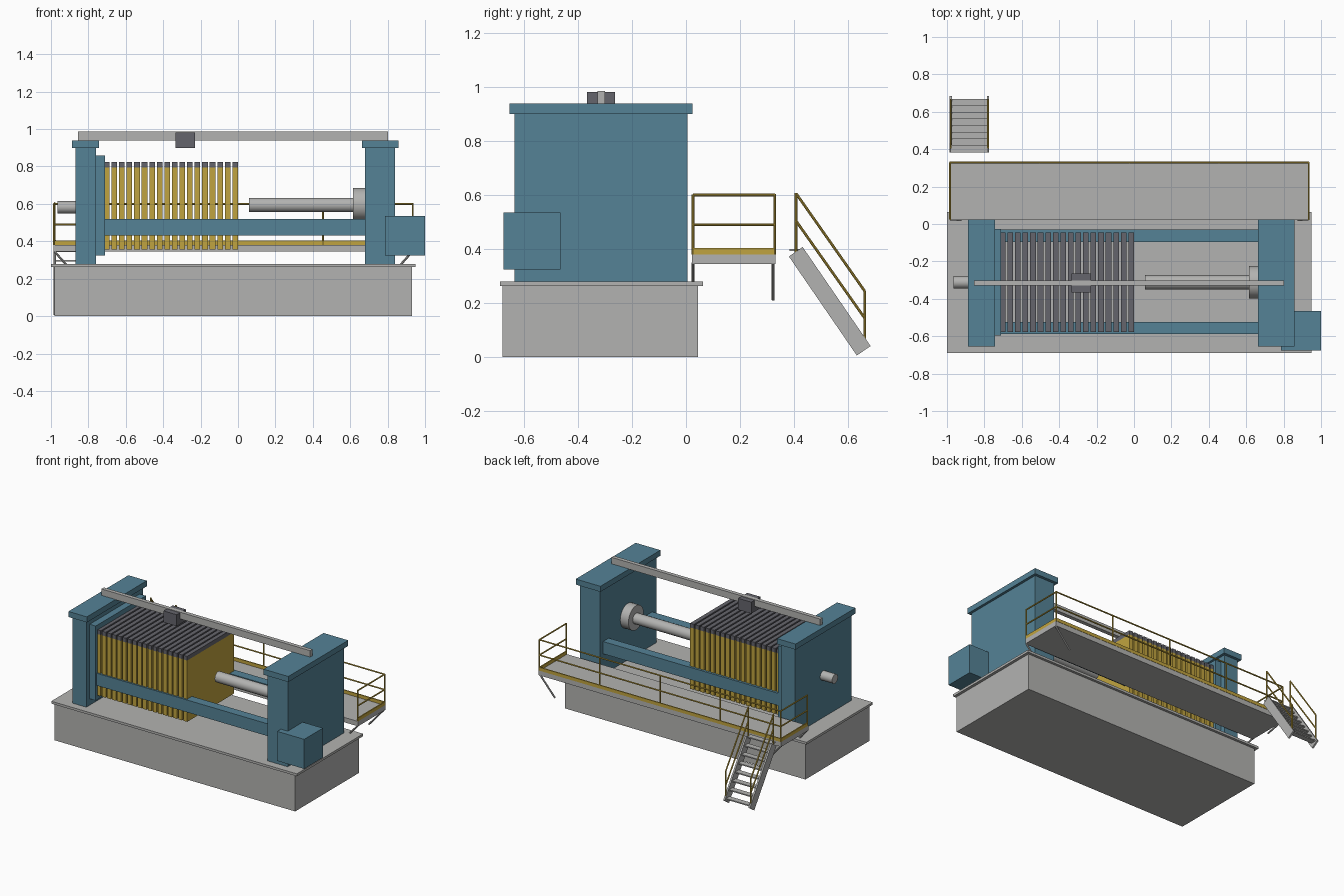
import bpy
from mathutils import Vector, Matrix

cube = bpy.data.objects.get("Cube")
if cube:
    bpy.data.objects.remove(cube, do_unlink=True)


def material(name, r, g, b):
    m = bpy.data.materials.new(name)
    m.use_nodes = True
    m.diffuse_color = (r, g, b, 1)
    m.node_tree.nodes["Principled BSDF"].inputs["Base Color"].default_value = (r, g, b, 1)
    return m


GREY = material("light grey", 0.45, 0.45, 0.44)
BLUE = material("machine blue", 0.09, 0.225, 0.305)
YELLOW = material("safety yellow", 0.53, 0.37, 0.05)
DARK = material("dark grey", 0.13, 0.13, 0.15)


def box(name, x, y, z, mat):
    """Box from (low, high) pairs on each axis."""
    bpy.ops.mesh.primitive_cube_add(size=1)
    ob = bpy.context.object
    ob.name = name
    size = [b - a for a, b in (x, y, z)]
    mid = [(a + b) / 2 for a, b in (x, y, z)]
    ob.data.transform(Matrix.Translation(mid) @ Matrix.Diagonal((*size, 1)))
    ob.data.materials.append(mat)
    return ob


def rod(name, start, end, radius, mat, sides=8):
    """Cylinder between two points."""
    a, b = Vector(start), Vector(end)
    bpy.ops.mesh.primitive_cylinder_add(vertices=sides, radius=radius, depth=(b - a).length)
    ob = bpy.context.object
    ob.name = name
    turn = (b - a).to_track_quat('Z', 'Y').to_matrix().to_4x4()
    ob.data.transform(Matrix.Translation((a + b) / 2) @ turn)
    ob.data.materials.append(mat)
    bpy.ops.object.shade_smooth_by_angle()
    return ob


# Foundation
box("foundation", (-0.98, 0.93), (-0.68, 0.045), (0, 0.262), GREY)
box("foundation_slab", (-1, 0.95), (-0.69, 0.063), (0.262, 0.279), GREY)

# End frames with caps
for side, lo, hi in (("right", -0.87, -0.76), ("left", 0.68, 0.84)):
    box(side + "_end_frame", (lo, hi), (-0.635, 0.005), (0.279, 0.9), BLUE)
    box(side + "_frame_cap", (lo - 0.018, hi + 0.018), (-0.655, 0.025), (0.9, 0.94), BLUE)
box("pressure_head", (-0.76, -0.712), (-0.597, -0.028), (0.325, 0.86), BLUE)
box("power_unit", (0.785, 1), (-0.677, -0.465), (0.323, 0.535), BLUE)

# Side beams
for label, lo, hi in (("front", -0.588, -0.523), ("back", -0.095, -0.03)):
    box(label + "_side_beam", (-0.77, 0.69), (lo, hi), (0.43, 0.518), BLUE)

# Filter plates
PITCH, THICK = 0.0404, 0.03
for i in range(18):
    x = (-THICK - i * PITCH, -i * PITCH)
    box(f"filter_plate_{i + 1}", x, (-0.577, -0.046), (0.355, 0.795), YELLOW)
    box(f"plate_handle_{i + 1}", x, (-0.577, -0.046), (0.795, 0.825), DARK)

# Hydraulic ram and feed pipe
Y = -0.312
rod("ram", (0.06, Y, 0.594), (0.63, Y, 0.594), 0.038, GREY, 32)
rod("ram_flange", (0.615, Y, 0.598), (0.685, Y, 0.598), 0.087, GREY, 32)
rod("feed_pipe", (-0.965, Y, 0.582), (-0.86, Y, 0.582), 0.033, GREY, 24)

# Overhead rail and trolley
box("overhead_rail", (-0.855, 0.803), (-0.329, -0.301), (0.938, 0.986), GREY)
box("trolley", (-0.334, -0.23), (-0.367, -0.264), (0.9, 0.982), DARK)

# Walkway deck with toe boards
X0, X1, Y0, Y1 = -0.983, 0.934, 0.026, 0.329
box("walkway_deck", (X0 - 0.004, X1 + 0.004), (Y0 - 0.004, Y1 + 0.002), (0.345, 0.38), GREY)
box("back_toe_board", (X0, X1), (Y1 - 0.004, Y1 + 0.004), (0.38, 0.404), YELLOW)
for side, x in (("right", X0), ("left", X1)):
    box(side + "_toe_board", (x - 0.004, x + 0.004), (Y0, Y1), (0.38, 0.404), YELLOW)

# Walkway railing
R = 0.005
for i in range(5):
    x = X0 + (X1 - X0) * i / 4
    rod(f"rail_post_{i + 1}", (x, Y1, 0.38), (x, Y1, 0.602), R, YELLOW)
for side, x in (("right", X0), ("left", X1)):
    rod(side + "_front_post", (x, Y0, 0.38), (x, Y0, 0.602), R, YELLOW)
for label, z in (("top", 0.6), ("middle", 0.49)):
    rod(label + "_back_rail", (X0, Y1, z), (X1, Y1, z), R, YELLOW)
    for side, x in (("right", X0), ("left", X1)):
        rod(f"{label}_{side}_rail", (x, Y0, z), (x, Y1, z), R, YELLOW)

# Diagonal deck braces
for side, x, inward in (("right", X0, 0.12), ("left", X1, -0.12)):
    for label, y in (("front", Y0), ("back", Y1 - 0.006)):
        rod(f"{side}_{label}_brace", (x, y, 0.348), (x + inward, y, 0.212), 0.006, GREY)

# Stairs: sloped stringers, open treads and handrails
SX0, SX1 = -0.98, -0.78
slope = Vector((0, 0.252, -0.367))
for side, x in (("right", SX0), ("left", SX1)):
    stringer = box(side + "_stair_stringer", (-0.006, 0.006), (-0.031, 0.031),
                   (-slope.length / 2, slope.length / 2), GREY)
    turn = Vector((0, 0, 1)).rotation_difference(slope).to_matrix().to_4x4()
    stringer.data.transform(Matrix.Translation((x, 0.533, 0.206)) @ turn)
    rod(side + "_stair_top_post", (x, 0.408, 0.385), (x, 0.408, 0.608), R, YELLOW)
    rod(side + "_stair_low_post", (x, 0.663, 0.06), (x, 0.663, 0.245), R, YELLOW)
    rod(side + "_stair_handrail", (x, 0.408, 0.606), (x, 0.663, 0.243), R, YELLOW)
    rod(side + "_stair_mid_rail", (x, 0.408, 0.504), (x, 0.663, 0.143), R, YELLOW)
for i in range(8):
    y, z = 0.403 + 0.035 * i, 0.396 - 0.05 * i
    box(f"stair_tread_{i + 1}", (SX0, SX1), (y - 0.02, y + 0.02), (z - 0.004, z + 0.004), GREY)
